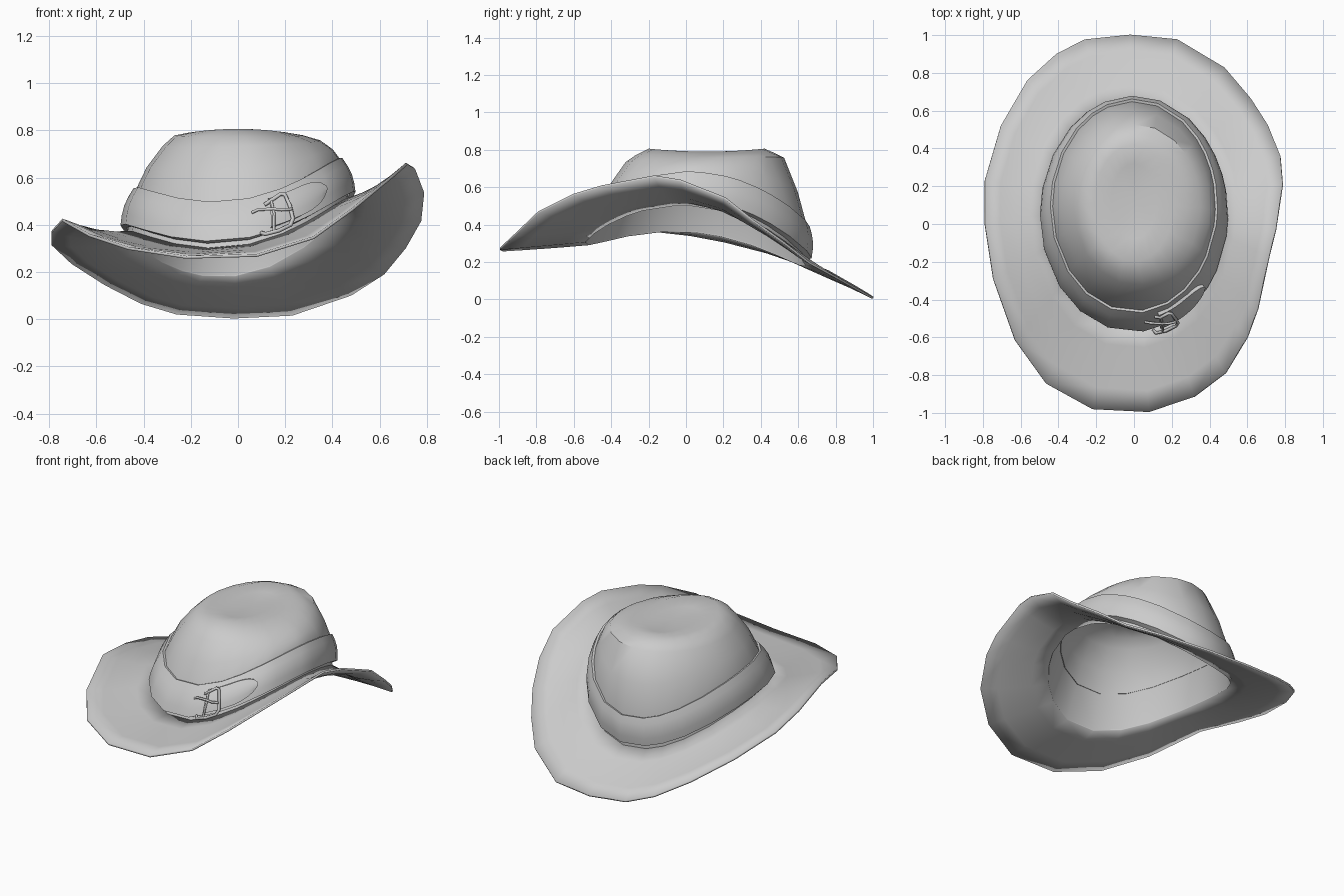
import bpy
from math import sin, cos, atan2, pi, radians
from mathutils import Vector

if "Cube" in bpy.data.objects:
    bpy.data.objects.remove(bpy.data.objects["Cube"])

# Brim edge, clockwise from the back
RIM = [(-.02, 1, .008), (.23, .975, .02), (.48, .825, .105), (.62, .66, .195), (.71, .52, .305),
       (.775, .36, .42), (.787, .21, .54), (.75, -.03, .635), (.715, -.17, .658), (.655, -.45, .605),
       (.60, -.60, .56), (.485, -.79, .465), (.32, -.915, .345), (.08, -.995, .27), (-.22, -.98, .262),
       (-.465, -.845, .30), (-.63, -.615, .355), (-.745, -.29, .42), (-.79, 0, .37), (-.79, .23, .32),
       (-.705, .52, .24), (-.565, .76, .15), (-.41, .9, .07), (-.26, .975, .025)]
RIM = [Vector(p) for p in reversed(RIM)]
ANG = [atan2(p.y, p.x / .79) for p in RIM]


def oval(a, cx, cy, rx, ry, z):
    return Vector((cx + rx * cos(a), cy + ry * sin(a), z))


def low(a):   # height of the tilted, saddle-shaped lower hat band edge
    return .374 + .07 * cos(a) - .058 * sin(a) + .094 * cos(2 * a)


def high(a):  # height of the upper hat band edge
    return .532 + .063 * cos(a) - .057 * sin(a) + .085 * cos(2 * a)


def band_point(a, t, off=0.0):
    b = oval(a, 0, .05, .498, .622, low(a))
    p = b.lerp(oval(a, 0, .095, .443, .567, high(a)), t)
    out = off + .012 * sin(pi * max(0, min(1, t)))
    return p + Vector((cos(a), sin(a), .3)) * out


def loft(name, rings, closed=True, cap=False):
    n = len(rings[0])
    verts = [p for r in rings for p in r]
    faces = []
    for i in range(len(rings) - 1):
        for j in range(n if closed else n - 1):
            k = (j + 1) % n
            faces.append((i * n + j, i * n + k, (i + 1) * n + k, (i + 1) * n + j))
    if cap:
        last = (len(rings) - 1) * n
        verts.append(sum(rings[-1], Vector()) / n)
        faces += [(last + j, last + (j + 1) % n, len(verts) - 1) for j in range(n)]
    me = bpy.data.meshes.new(name)
    me.from_pydata(verts, [], faces)
    ob = bpy.data.objects.new(name, me)
    bpy.context.collection.objects.link(ob)
    bpy.context.view_layer.objects.active = ob
    bpy.ops.object.select_all(action='DESELECT')
    ob.select_set(True)
    bpy.ops.object.shade_smooth_by_angle(angle=radians(42))
    return ob


# Brim: lofted from the edge to the head opening
hole = [oval(a, 0, .05, .47, .592, low(a) - .035) for a in ANG]
rings = []
for s in (0, .25, .5, .75, 1):
    ring = []
    for a, r, h in zip(ANG, RIM, hole):
        p = r.lerp(h, s)
        p.z -= .022 * sin(pi * s) * cos(a) ** 2
        ring.append(p)
    rings.append(ring)
brim = loft("brim", rings)
mod = brim.modifiers.new("thickness", 'SOLIDIFY')
mod.thickness = .012
mod.offset = 0

# Crown: wall, rounded shoulder and shallow dent on top
base = [oval(a, 0, .095, .43, .553, high(a)) for a in ANG]
shoulder = [oval(a, .015, .1, .335, .425, .745 + .012 * sin(a) + .012 * cos(a)) for a in ANG]
middle = [b.lerp(s, .5) + Vector((cos(a), sin(a), 0)) * .012
          for a, b, s in zip(ANG, base, shoulder)]
crown = loft("crown", [
    hole, base, middle, shoulder,
    [oval(a, .005, .1, .275, .37, .778 + .006 * sin(a)) for a in ANG],
    [oval(a, 0, .11, .21, .31, .79 + .016 * sin(a) ** 2) for a in ANG],
    [oval(a, 0, .12, .12, .2, .783) for a in ANG]], cap=True)

# Hat band: closed sleeve around the crown
band_rings = [[oval(a, 0, .05, .472, .594, low(a) - .01) for a in ANG]]
band_rings += [[band_point(a, t) for a in ANG] for t in (0, .25, .5, .75, 1)]
band_rings.append([oval(a, 0, .095, .428, .55, high(a) - .005) for a in ANG])
loft("hat_band", band_rings)

# Strap tongue: rounded tip following the band
rows = []
N = 14
widths = [(.37 * (1 if i < 8 else max(.03, 1 - ((i - 7) / 6) ** 2) ** .5)) for i in range(N)]
for v, off in ((-1, -.012), (-1, .014), (-.5, .016), (0, .017), (.5, .016), (1, .014), (1, -.012)):
    rows.append([band_point(radians(-74 + 33 * i / (N - 1)), .47 + v * w, off)
                 for i, w in enumerate(widths)])
loft("strap_tongue", rows, closed=False)


# Buckle: bent frame and prong made of round bar
def bar(name, pts, radius):
    cu = bpy.data.curves.new(name, 'CURVE')
    cu.dimensions = '3D'
    cu.bevel_depth = radius
    cu.bevel_resolution = 1
    cu.use_fill_caps = True
    sp = cu.splines.new('POLY')
    sp.points.add(len(pts) - 1)
    for q, (deg, t, off) in zip(sp.points, pts):
        q.co = (*band_point(radians(deg), t, off), 1)
    ob = bpy.data.objects.new(name, cu)
    bpy.context.collection.objects.link(ob)


bar("buckle_frame", [(-76, .72, .0), (-73, .76, .018), (-68, .84, .024), (-66, .78, .026), (-64.5, .45, .026),
                     (-63.5, .1, .026), (-65, -.03, .026), (-71, -.06, .022), (-77, -.04, .018),
                     (-78.5, .04, .0)], .009)
bar("buckle_prong", [(-83, .6, .0), (-80, .62, .012), (-73, .52, .024), (-69, .42, .028),
                     (-64.5, .35, .032)], .007)
bar("buckle_crossbar", [(-73, .76, .018), (-72.5, .4, .022), (-73, -.04, .02)], .006)
